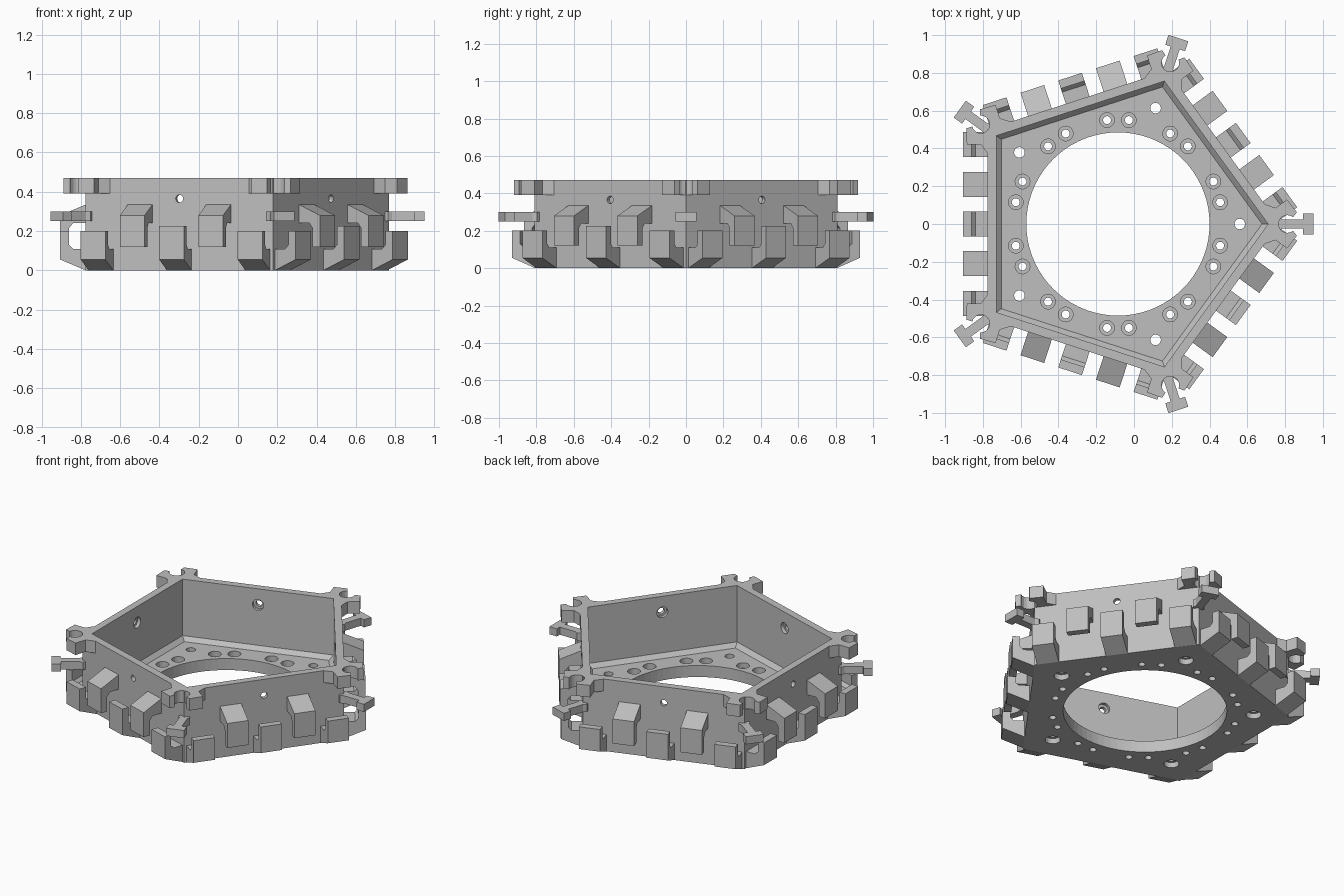
import bpy, bmesh, math
from mathutils import Matrix, Vector

if "Cube" in bpy.data.objects:
    bpy.data.objects.remove(bpy.data.objects["Cube"])

CX, H, FLOOR = -0.085, 0.47, 0.075
R_OUT, R_IN, APO = 0.853, 0.795, 0.69
grey = bpy.data.materials.new("light_grey")
grey.diffuse_color = (0.52, 0.52, 0.52, 1)
grey.use_nodes = True
grey.node_tree.nodes["Principled BSDF"].inputs["Base Color"].default_value = grey.diffuse_color


def finish(bm, name):
    bmesh.ops.recalc_face_normals(bm, faces=bm.faces)
    me = bpy.data.meshes.new(name)
    bm.to_mesh(me)
    bm.free()
    me.materials.append(grey)
    ob = bpy.data.objects.new(name, me)
    bpy.context.collection.objects.link(ob)
    return ob


def loft(bm, rings):
    """Closed solid through a list of point rings."""
    vs = [[bm.verts.new(p) for p in r] for r in rings]
    n = len(vs[0])
    for a, b in zip(vs, vs[1:]):
        for i in range(n):
            bm.faces.new((a[i], a[(i + 1) % n], b[(i + 1) % n], b[i]))
    bm.faces.new(vs[0][::-1])
    bm.faces.new(vs[-1])


def ring(r, z, n, mat=Matrix()):
    return [mat @ Vector((r * math.cos(2 * math.pi * i / n),
                          r * math.sin(2 * math.pi * i / n), z)) for i in range(n)]


def lathe(bm, profile, n, mat=Matrix()):
    loft(bm, [ring(r, z, n, mat) for r, z in profile])


def turn(deg):
    return Matrix.Translation((CX, 0, 0)) @ Matrix.Rotation(math.radians(deg), 4, 'Z')


def cut(ob, cutter):
    m = ob.modifiers.new("cut", 'BOOLEAN')
    m.operation, m.object, m.solver = 'DIFFERENCE', cutter, 'EXACT'
    cutter.hide_render = True
    dg = bpy.context.evaluated_depsgraph_get()
    me = bpy.data.meshes.new_from_object(ob.evaluated_get(dg))
    ob.modifiers.clear()
    ob.data = me
    bpy.data.objects.remove(cutter)


# pentagon tray with a chamfer where wall meets floor
C = turn(0)
bm = bmesh.new()
lathe(bm, [(R_OUT, 0), (R_OUT, H)], 5, C)
tray = finish(bm, "pentagon_tray")
bm = bmesh.new()
lathe(bm, [(R_IN - 0.032, FLOOR), (R_IN, FLOOR + 0.026), (R_IN, H + 0.1)], 5, C)
cut(tray, finish(bm, "cavity_cutter"))

# central opening, floor screw holes, wall holes
bm = bmesh.new()
lathe(bm, [(0.485, -0.1), (0.485, 0.2)], 72, C)
for k in range(10):
    for d in (-6, 6):
        m = turn(18 + 36 * k + d) @ Matrix.Translation((0.553, 0, 0))
        lathe(bm, [(0.021, -0.05), (0.021, 0.04), (0.039, 0.04), (0.039, 0.12)], 20, m)
for k in range(5):
    m = turn(72 * k) @ Matrix.Translation((0.645, 0, 0))
    lathe(bm, [(0.045, -0.05), (0.045, 0.035), (0.028, 0.035), (0.028, 0.12)], 20, m)
    m = turn(36 + 72 * k) @ Matrix.Translation((0, 0, 0.365)) @ Matrix.Rotation(math.pi / 2, 4, 'Y')
    lathe(bm, [(0.035, 0.6), (0.035, 0.665), (0.02, 0.665), (0.02, 0.75)], 20, m)
cut(tray, finish(bm, "hole_cutter"))


# hooks on every side: three open upward, two open downward
def lower_profile(top):
    return [(-0.01, 0), (0, 0), (0.13, 0.055), (0.13, top), (0.085, top),
            (0.085, 0.13), (0.065, 0.11), (-0.01, 0.11)]


UPPER = [(-0.01, 0.335), (0, 0.335), (0.13, 0.28), (0.13, 0.12), (0.085, 0.12),
         (0.085, 0.215), (0.065, 0.24), (-0.01, 0.24)]


def hook(bm, profile, s, mat):
    loft(bm, [[mat @ Vector((APO + u, s + e, z)) for u, z in profile]
              for e in (-0.066, 0.066)])


for k in range(5):
    m = turn(36 + 72 * k)
    bm = bmesh.new()
    for s in (-0.42, 0, 0.42):
        hook(bm, lower_profile(0.225 if s == 0 else 0.2), s, m)
    finish(bm, f"lower_hooks_{k + 1}")
    bm = bmesh.new()
    for s in (-0.21, 0.21):
        hook(bm, UPPER, s, m)
    finish(bm, f"upper_hooks_{k + 1}")

# corner parts: round-notched socket at the top, T-shaped tongue below
def corner(s, u):
    """Point s along a side from the corner and u outward from it, as (r, t)."""
    return (R_OUT - 0.588 * s + 0.809 * u, 0.809 * s + 0.588 * u)


NOTCH, NR = 0.897, 0.047
half = [corner(0.13, -0.01), corner(0.13, 0), corner(0.08, 0.035),
        corner(0.08, 0.11), corner(-0.005, 0.113)]
arc = [(NOTCH + NR * math.cos(math.radians(a)), NR * math.sin(math.radians(a)))
       for a in range(50, 311, 20)]
socket = half + arc + [(r, -t) for r, t in reversed(half)] + [(0.80, 0)]
tee_half = [(0.82, 0.02), (0.848, 0.036), (0.87, 0.025), (0.98, 0.025), (0.98, 0.055), (1.035, 0.055)]
tee = tee_half + [(r, -t) for r, t in reversed(tee_half)]


def plate(name, outline, z0, z1, mat):
    bm = bmesh.new()
    loft(bm, [[mat @ Vector((r, t, z)) for r, t in outline] for z in (z0, z1)])
    return finish(bm, name)


bm = bmesh.new()
lathe(bm, [(R_IN, -0.1), (R_IN, H + 0.1)], 5, C)
inside = finish(bm, "inside_template")
for k in range(5):
    m = turn(72 * k)
    s = plate(f"corner_socket_{k + 1}", socket, 0.392, H, m)
    # keep the socket out of the tray interior
    bm = bmesh.new()
    bm.from_mesh(inside.data)
    cut(s, finish(bm, "socket_cutter"))
    plate(f"corner_tongue_{k + 1}", tee, 0.25, 0.30, m)
bpy.data.objects.remove(inside)
